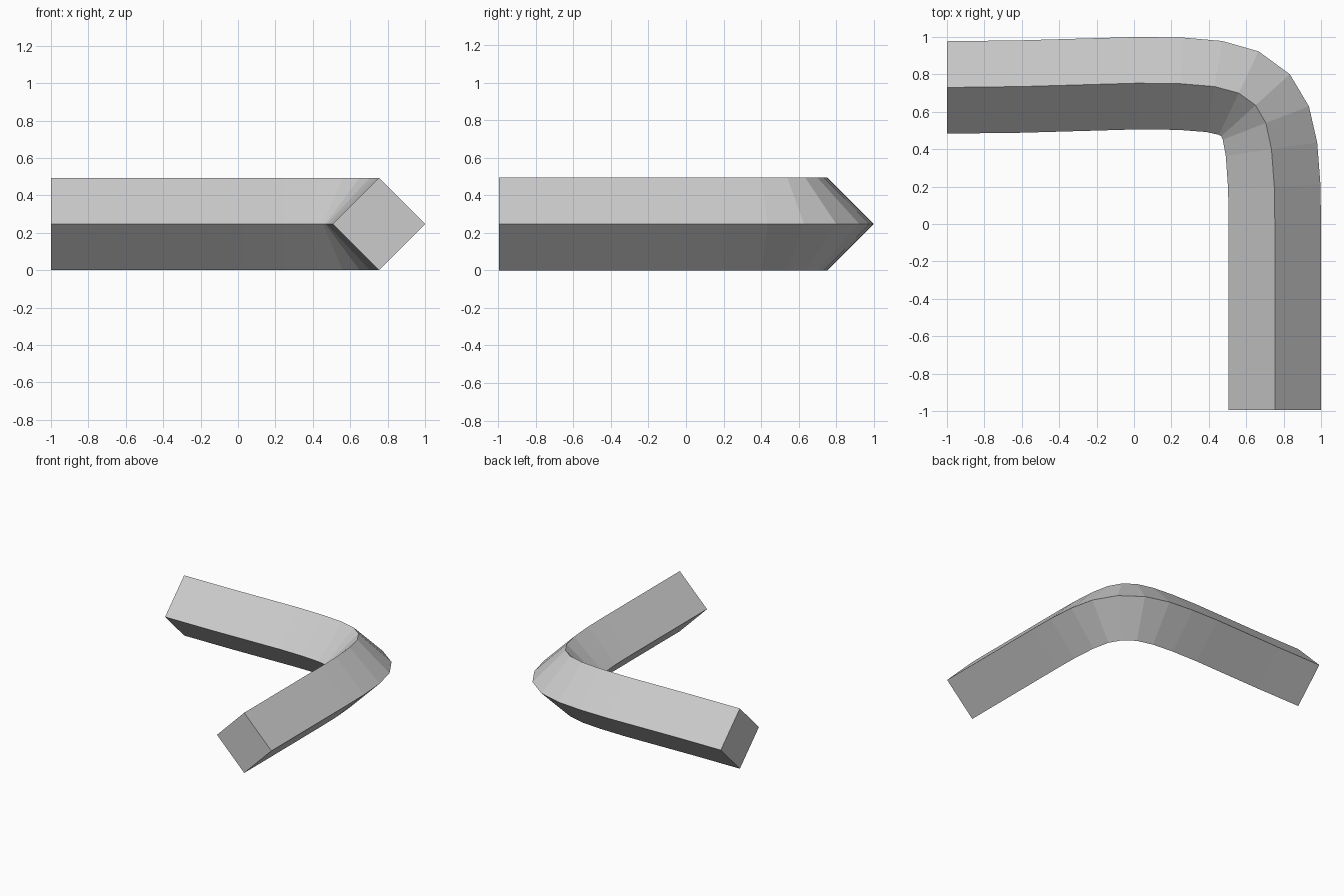
import bpy
import bmesh
from mathutils import Vector

cube = bpy.data.objects.get("Cube")
if cube:
    bpy.data.objects.remove(cube, do_unlink=True)

# Plain grey material
grey = bpy.data.materials.new("plain grey")
grey.use_nodes = True
colour = (0.6, 0.6, 0.6, 1)
grey.diffuse_color = colour
grey.node_tree.nodes["Principled BSDF"].inputs["Base Color"].default_value = colour

# Centre line of the bent bar, from the left end round to the front end
RADIUS = 0.247
path = [Vector((x, y, RADIUS)) for x, y in (
    (-1, 0.73), (-0.6, 0.735), (0.02, 0.753), (0.25, 0.75), (0.43, 0.735),
    (0.56, 0.7), (0.65, 0.635), (0.705, 0.54), (0.735, 0.4), (0.75, 0.2),
    (0.753, 0), (0.753, -0.995))]
UP = Vector((0, 0, 1))


def outward(i):
    """Horizontal outward direction, averaged over the neighbouring segments."""
    steps = [(b - a).normalized() for a, b in zip(path, path[1:])]
    tangent = sum(steps[max(i - 1, 0):i + 1], Vector())
    if i == 0:
        return Vector((0, 1, 0))
    return UP.cross(tangent).normalized()


# Diamond section swept along the centre line
bm = bmesh.new()
rings = []
for i, centre in enumerate(path):
    side = outward(i)
    rings.append([bm.verts.new(centre + d * RADIUS) for d in (side, UP, -side, -UP)])
for a, b in zip(rings, rings[1:]):
    for k in range(4):
        n = (k + 1) % 4
        bm.faces.new((a[k], a[n], b[n], b[k]))

# End caps
bm.faces.new(rings[0])
bm.faces.new(rings[-1])
bmesh.ops.recalc_face_normals(bm, faces=bm.faces)

mesh = bpy.data.meshes.new("bent_bar")
bm.to_mesh(mesh)
bm.free()
mesh.materials.append(grey)
bar = bpy.data.objects.new("bent_bar", mesh)
bpy.context.collection.objects.link(bar)
